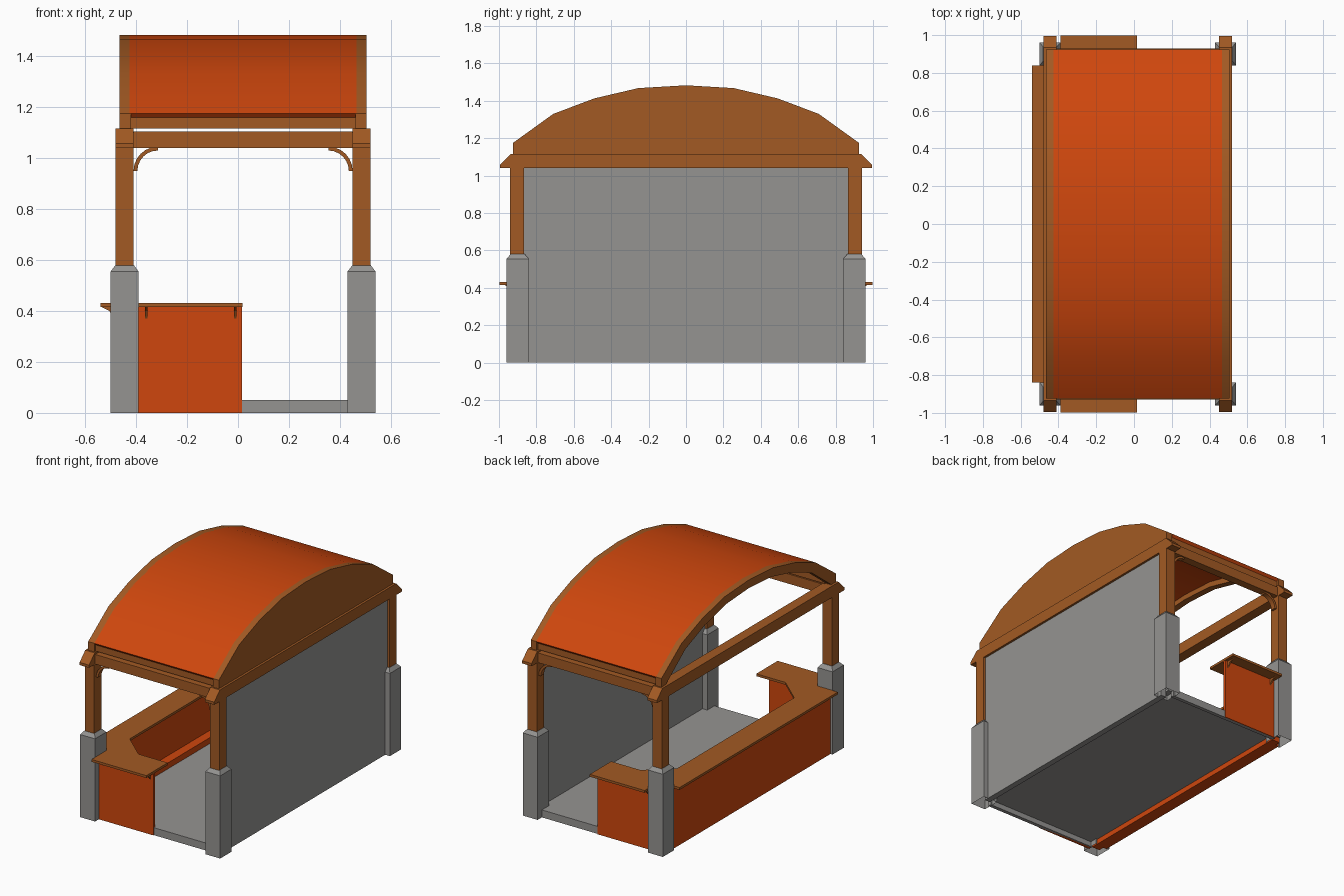
import bpy, bmesh, math

if "Cube" in bpy.data.objects:
    bpy.data.objects.remove(bpy.data.objects["Cube"])

CX = 0.02  # centre line of the frame in x


def material(name, rgb):
    m = bpy.data.materials.new(name)
    m.diffuse_color = (*rgb, 1)
    m.use_nodes = True
    m.node_tree.nodes["Principled BSDF"].inputs["Base Color"].default_value = m.diffuse_color
    return m


WOOD = material("brown_wood", (0.365, 0.102, 0.017))
ORANGE = material("orange_paint", (0.62, 0.062, 0.004))
STONE = material("grey_stone", (0.30, 0.295, 0.285))


def finish(name, bm, mat):
    bmesh.ops.recalc_face_normals(bm, faces=bm.faces)
    me = bpy.data.meshes.new(name)
    bm.to_mesh(me)
    bm.free()
    me.materials.append(mat)
    ob = bpy.data.objects.new(name, me)
    bpy.context.collection.objects.link(ob)
    return ob


def prism(name, pts, axis, a, b, mat):
    """Extrude a 2D outline along an axis: x uses (y,z), y uses (x,z), z uses (x,y)."""
    def place(p, t):
        return {"x": (t, p[0], p[1]), "y": (p[0], t, p[1]), "z": (p[0], p[1], t)}[axis]
    bm = bmesh.new()
    lo = [bm.verts.new(place(p, a)) for p in pts]
    hi = [bm.verts.new(place(p, b)) for p in pts]
    n = len(pts)
    bm.faces.new(lo)
    bm.faces.new(hi)
    for i in range(n):
        j = (i + 1) % n
        bm.faces.new((lo[i], lo[j], hi[j], hi[i]))
    return finish(name, bm, mat)


def box(name, x, y, z, mat):
    x, y = sorted(x), sorted(y)
    return prism(name, [(x[0], y[0]), (x[1], y[0]), (x[1], y[1]), (x[0], y[1])], "z", z[0], z[1], mat)


def footing(name, cx, cy):
    """Hollow stone block with a sloped top and open underside."""
    bm = bmesh.new()
    rings = []
    for hx, hy, z in ((0.055, 0.06, 0), (0.055, 0.06, 0.555), (0.036, 0.038, 0.58)):
        rings.append([bm.verts.new((cx + sx * hx, cy + sy * hy, z))
                      for sx, sy in ((-1, -1), (1, -1), (1, 1), (-1, 1))])
    for r, s in zip(rings, rings[1:]):
        for i in range(4):
            j = (i + 1) % 4
            bm.faces.new((r[i], r[j], s[j], s[i]))
    bm.faces.new(rings[-1])
    return finish(name, bm, STONE)


def smooth(ob):
    bpy.ops.object.select_all(action="DESELECT")
    ob.select_set(True)
    bpy.context.view_layer.objects.active = ob
    bpy.ops.object.shade_smooth_by_angle(angle=math.radians(30))


SIDES = ((-1, "front"), (1, "back"))

# Corner footings and posts, long side beams with bevelled tips
for sx, xn in ((-1, "left"), (1, "right")):
    cx = CX + sx * 0.465
    for sy, yn in SIDES:
        footing(f"{yn}_{xn}_footing", cx, sy * 0.90)
        box(f"{yn}_{xn}_post", (cx - 0.035, cx + 0.035), (sy * 0.865, sy * 0.94), (0.57, 1.05), WOOD)
    prism(f"{xn}_side_beam",
          [(-0.995, 1.04), (0.995, 1.04), (0.995, 1.058), (0.935, 1.117), (-0.935, 1.117), (-0.995, 1.058)],
          "x", cx - 0.035, cx + 0.035, WOOD)

for sy, yn in SIDES:
    # Cross beam, roof plate and curved corner braces
    box(f"{yn}_cross_beam", (-0.42, 0.46), (sy * 0.875, sy * 0.93), (1.04, 1.105), WOOD)
    box(f"{yn}_roof_plate", (-0.425, 0.465), (sy * 0.865, sy * 0.91), (1.117, 1.168), WOOD)
    for sx, xn in ((-1, "left"), (1, "right")):
        px = CX + sx * 0.43
        arc = []
        for r, steps in ((0.095, range(7)), (0.08, range(6, -1, -1))):
            for i in steps:
                t = i / 6 * math.pi / 2
                arc.append((px - sx * (0.095 - r * math.cos(t)), 0.95 + r * math.sin(t)))
        # outer arc touches the post and the beam
        brace = prism(f"{yn}_{xn}_brace", arc, "y", sy * 0.885, sy * 0.92, WOOD)
        smooth(brace)

# Barrel roof: orange shell, open wooden arch on the left, solid gable on the right
half = [(0.925, 1.175), (0.71, 1.33), (0.49, 1.413), (0.255, 1.468)]
arch = half + [(0, 1.483)] + [(-y, z) for y, z in reversed(half)]


def arch_band(drop, foot):
    inner = [(y * (1 - drop), z - drop) for y, z in reversed(arch)]
    if foot:
        k = 0.925 * (1 - drop)
        return [(0.925, foot)] + arch + [(-0.925, foot), (-k, foot)] + inner + [(k, foot)]
    return arch + inner


smooth(prism("roof_shell", arch_band(0.02, 0), "x", -0.425, 0.465, ORANGE))
smooth(prism("left_roof_arch", arch_band(0.055, 1.115), "x", -0.465, -0.42, WOOD))
smooth(prism("right_gable", [(0.925, 1.115)] + arch + [(-0.925, 1.115)], "x", 0.462, 0.505, WOOD))

# Stone wall on the right, floor sheet and its edging
box("right_wall", (0.465, 0.505), (-0.87, 0.87), (0, 1.045), STONE)
box("floor", (-0.46, 0.47), (-0.90, 0.90), (0.035, 0.05), STONE)
for sy, yn in SIDES:
    box(f"{yn}_floor_edge", (-0.40, 0.44), (sy * 0.89, sy * 0.915), (0, 0.05), STONE)

# U-shaped counter top with cut inner corners
edge = [(-0.54, -0.84), (-0.39, -0.84), (-0.39, -0.997), (0.017, -0.997),
        (0.017, -0.77), (-0.20, -0.77), (-0.37, -0.62)]
prism("counter_top", edge + [(x, -y) for x, y in reversed(edge)], "z", 0.415, 0.431, WOOD)

# Counter panels and inner ledge
box("counter_side_panel", (-0.485, -0.46), (-0.85, 0.85), (0, 0.415), ORANGE)
box("counter_ledge", (-0.46, -0.40), (-0.89, 0.89), (0.0, 0.09), ORANGE)
for sy, yn in SIDES:
    box(f"{yn}_counter_panel", (-0.40, 0.015), (sy * 0.90, sy * 0.92), (0, 0.415), ORANGE)
    # Small brackets below the overhang
    for x in (-0.36, -0.01):
        prism(f"{yn}_counter_bracket",
              [(sy * 0.92, 0.415), (sy * 0.97, 0.415), (sy * 0.94, 0.40), (sy * 0.92, 0.37)],
              "x", x - 0.005, x + 0.005, WOOD)
for y in (-0.7, 0, 0.7):
    prism("side_counter_bracket",
          [(-0.485, 0.415), (-0.535, 0.415), (-0.505, 0.40), (-0.485, 0.37)],
          "y", y - 0.006, y + 0.006, WOOD)
